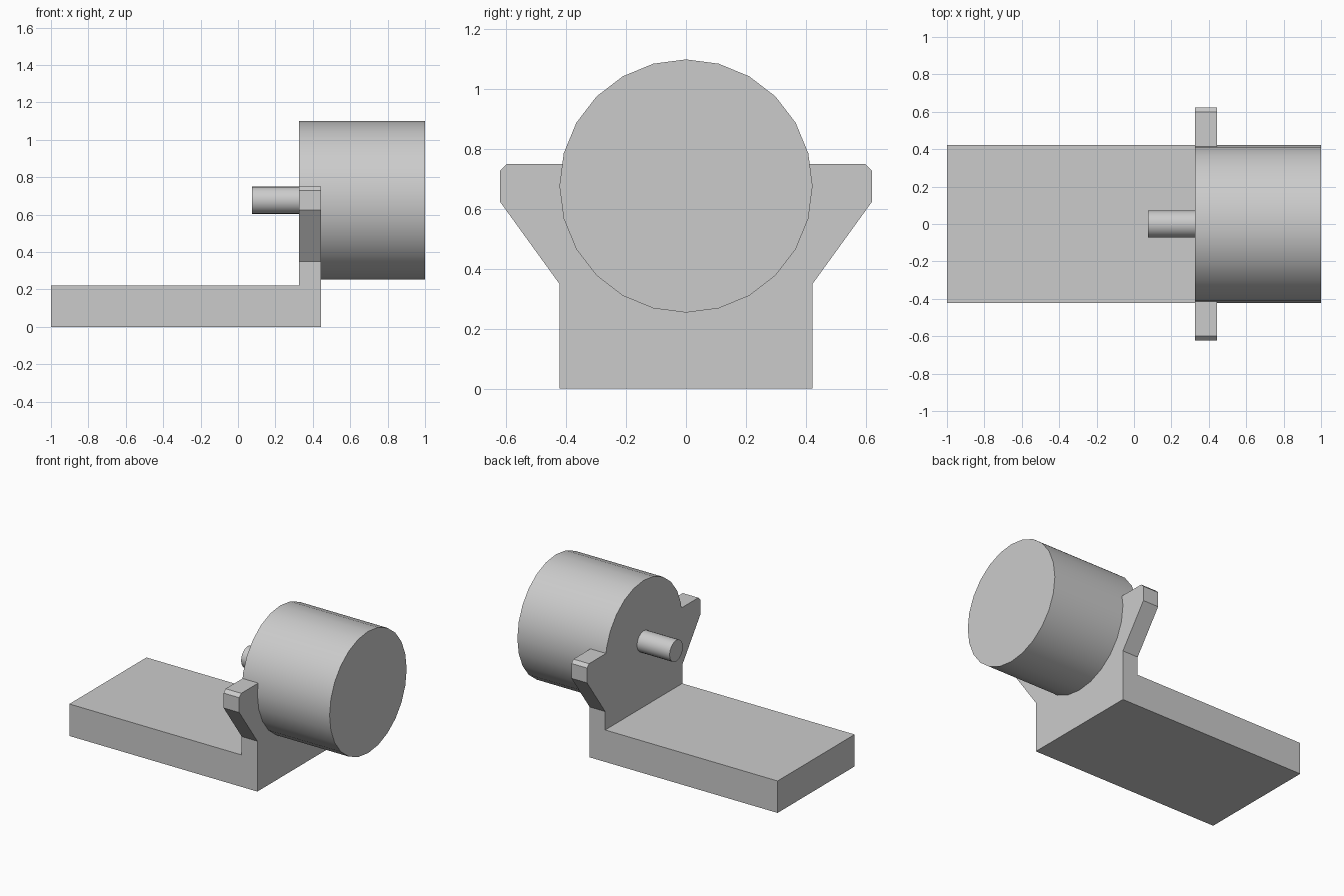
import bpy, bmesh
from math import sin, cos, pi, radians, ceil
from mathutils import Matrix

if "Cube" in bpy.data.objects:
    bpy.data.objects.remove(bpy.data.objects["Cube"], do_unlink=True)

SIDES = 24
RADIUS, AXIS_Z = 0.423, 0.677          # motor drum
PLATE_X, PLATE_BACK = 0.325, 0.445     # upright plate, front and back face
BASE_TOP, SHOULDER = 0.222, 0.75

grey = bpy.data.materials.new("plain grey")
grey.use_nodes = True
grey.diffuse_color = (0.6, 0.6, 0.6, 1)
grey.node_tree.nodes["Principled BSDF"].inputs["Base Color"].default_value = (0.6, 0.6, 0.6, 1)


def finish(bm, name):
    bmesh.ops.recalc_face_normals(bm, faces=bm.faces)
    mesh = bpy.data.meshes.new(name)
    bm.to_mesh(mesh)
    bm.free()
    mesh.materials.append(grey)
    obj = bpy.data.objects.new(name, mesh)
    bpy.context.collection.objects.link(obj)
    return obj


def extrude(bm, faces, dx):
    new = bmesh.ops.extrude_face_region(bm, geom=faces)["geom"]
    verts = [v for v in new if isinstance(v, bmesh.types.BMVert)]
    bmesh.ops.translate(bm, verts=verts, vec=(dx, 0, 0))


def rod(name, x0, x1, radius):
    """Cylinder along x with smooth sides and flat caps."""
    bm = bmesh.new()
    bmesh.ops.create_cone(bm, cap_ends=True, segments=SIDES,
                          radius1=radius, radius2=radius, depth=x1 - x0)
    bm.transform(Matrix.Translation(((x0 + x1) / 2, 0, AXIS_Z)) @ Matrix.Rotation(pi / 2, 4, 'Y'))
    for f in bm.faces:
        f.smooth = len(f.verts) == 4
    for e in bm.edges:
        e.smooth = all(f.smooth for f in e.link_faces)
    return finish(bm, name)


# Base slab and winged upright, one solid with a cradle following the drum
step = 2 * pi / SIDES
t = (SHOULDER - AXIS_Z) / (RADIUS * sin(step))
rim_y = RADIUS * (1 + t * (cos(step) - 1))
wing = [(RADIUS, BASE_TOP), (RADIUS, 0.35), (0.622, 0.625),
        (0.622, 0.728), (0.6, SHOULDER), (rim_y, SHOULDER)]
cradle = [(RADIUS * cos(i * step), AXIS_Z - RADIUS * sin(i * step)) for i in range(SIDES // 2 + 1)]
outline = wing + cradle + [(-y, z) for y, z in reversed(wing)]

bm = bmesh.new()
ring = [bm.verts.new((PLATE_X, y, z)) for y, z in outline]
foot = [bm.verts.new((PLATE_X, y, 0)) for y in (-RADIUS, RADIUS)]
upper = bm.faces.new(ring)
lower = bm.faces.new([ring[-1], foot[0], foot[1], ring[0]])
extrude(bm, [upper, lower], PLATE_BACK - PLATE_X)
bmesh.ops.recalc_face_normals(bm, faces=bm.faces)
front = [f for f in bm.faces
         if all(abs(v.co.x - PLATE_X) < 1e-4 and v.co.z < BASE_TOP + 1e-4 for v in f.verts)]
extrude(bm, front, -1 - PLATE_X)
bmesh.ops.dissolve_limit(bm, angle_limit=radians(1), verts=bm.verts, edges=bm.edges)
finish(bm, "base_and_bracket")

# Drum and its shaft
rod("motor_drum", PLATE_X, 1.0, RADIUS)
rod("motor_shaft", 0.075, PLATE_X, 0.073)
